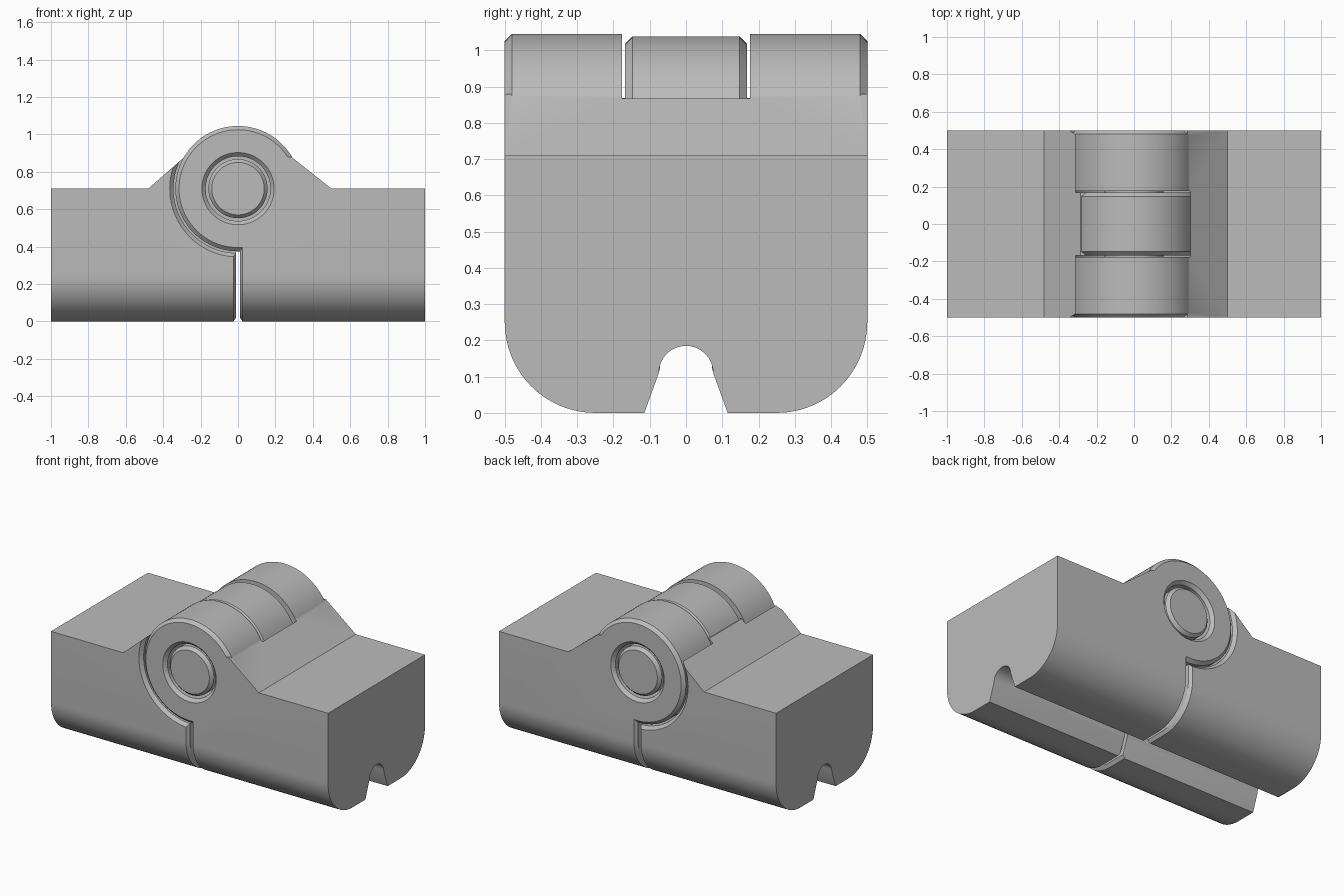
import bpy, bmesh
from math import sin, cos, pi

cube = bpy.data.objects.get("Cube")
if cube:
    bpy.data.objects.remove(cube, do_unlink=True)

AXIS_Z = 0.71        # hinge axis height, also the deck height
BARREL_R = 0.335
CLEARANCE_R = 0.345
HALF_DEPTH = 0.5
MID_HALF = 0.168     # half width of the middle knuckle
CHAMFER = 0.02

grey = bpy.data.materials.new("plain grey plastic")
grey.use_nodes = True
grey.diffuse_color = (0.5, 0.5, 0.5, 1)
grey.node_tree.nodes["Principled BSDF"].inputs["Base Color"].default_value = (0.5, 0.5, 0.5, 1)


def loft(name, rings):
    """Closed solid through matching rings of points."""
    bm = bmesh.new()
    loops = [[bm.verts.new(p) for p in ring] for ring in rings]
    for a, b in zip(loops, loops[1:]):
        for i in range(len(a)):
            j = (i + 1) % len(a)
            bm.faces.new((a[i], a[j], b[j], b[i]))
    bm.faces.new(loops[0])
    bm.faces.new(loops[-1])
    bmesh.ops.recalc_face_normals(bm, faces=bm.faces)
    mesh = bpy.data.meshes.new(name)
    bm.to_mesh(mesh)
    bm.free()
    mesh.materials.append(grey)
    obj = bpy.data.objects.new(name, mesh)
    bpy.context.collection.objects.link(obj)
    return obj


def turned(name, profile, steps=96):
    """Solid of revolution about the hinge axis from (radius, y) pairs."""
    return loft(name, [[(r * cos(2 * pi * i / steps), y, AXIS_Z + r * sin(2 * pi * i / steps))
                        for i in range(steps)] for r, y in profile])


def combine(target, tool, operation):
    mod = target.modifiers.new("combine", 'BOOLEAN')
    mod.operation = operation
    mod.solver = 'EXACT'
    mod.object = tool
    bpy.context.view_layer.objects.active = target
    bpy.ops.object.modifier_apply(modifier=mod.name)
    bpy.data.objects.remove(tool, do_unlink=True)


def arc(cy, cz, r, start, end, n):
    return [(cy + r * cos(start + (end - start) * i / n),
             cz + r * sin(start + (end - start) * i / n)) for i in range(n + 1)]


# Block cross-section: rounded lower corners and a keyhole channel underneath
half = arc(0, 0.11, 0.075, pi / 2, 0, 8) + [(0.115, 0)]
half += arc(0.25, 0.25, 0.25, -pi / 2, 0, 16) + [(HALF_DEPTH, AXIS_Z)]
section = half + [(-y, z) for y, z in reversed(half[1:])]
inset = [(y * 0.96, CHAMFER + z * 0.95) for y, z in section]


def block(name, side, foot):
    """Half of the hinge body with a chamfered seam and a ramp to the barrel."""
    stations = ((0.01, inset), (0.025, section), (1, section))
    body = loft(name, [[(side * x, y, z) for y, z in s] for x, s in stations])
    ramp = [(foot, 0.6), (foot, AXIS_Z), (0.285, 0.88), (0.1, 0.88), (0.1, 0.6)]
    combine(body, loft("ramp", [[(side * x, y, z) for x, z in ramp]
                                for y in (-HALF_DEPTH, HALF_DEPTH)]), 'UNION')
    return body


# Leaf carrying the middle knuckle and the captive pin
leaf_mid = block("middle_knuckle_leaf", -1, 0.48)
for s in (-1, 1):
    combine(leaf_mid, turned("clearance", [
        (CLEARANCE_R, s * MID_HALF), (CLEARANCE_R, s * (HALF_DEPTH - CHAMFER)),
        (CLEARANCE_R + 2 * CHAMFER, s * (HALF_DEPTH + CHAMFER))]), 'DIFFERENCE')
mid_r = BARREL_R - 0.007
combine(leaf_mid, turned("middle_knuckle", [
    (mid_r - CHAMFER, -MID_HALF), (mid_r, CHAMFER - MID_HALF),
    (mid_r, MID_HALF - CHAMFER), (mid_r - CHAMFER, MID_HALF)]), 'UNION')
combine(leaf_mid, turned("pin", [
    (0.14, -0.495), (0.158, -0.475), (0.158, 0.475), (0.14, 0.495)]), 'UNION')

# Leaf carrying the two outer knuckles
leaf_outer = block("outer_knuckle_leaf", 1, 0.5)
slot = MID_HALF + 0.008
combine(leaf_outer, turned("clearance", [(CLEARANCE_R - 0.005, -slot),
                                         (CLEARANCE_R - 0.005, slot)]), 'DIFFERENCE')
for s in (-1, 1):
    combine(leaf_outer, turned("outer_knuckle", [
        (BARREL_R, s * slot), (BARREL_R, s * (HALF_DEPTH - CHAMFER)),
        (BARREL_R - CHAMFER, s * HALF_DEPTH)]), 'UNION')
    combine(leaf_outer, turned("pin_hole", [
        (0.173, s * 0.1), (0.173, s * (HALF_DEPTH - CHAMFER)),
        (0.173 + 2 * CHAMFER, s * (HALF_DEPTH + CHAMFER))]), 'DIFFERENCE')

# Smooth barrels, crisp edges
for leaf in (leaf_mid, leaf_outer):
    bpy.ops.object.select_all(action='DESELECT')
    leaf.select_set(True)
    bpy.context.view_layer.objects.active = leaf
    bpy.ops.object.shade_smooth_by_angle(angle=pi / 7)
